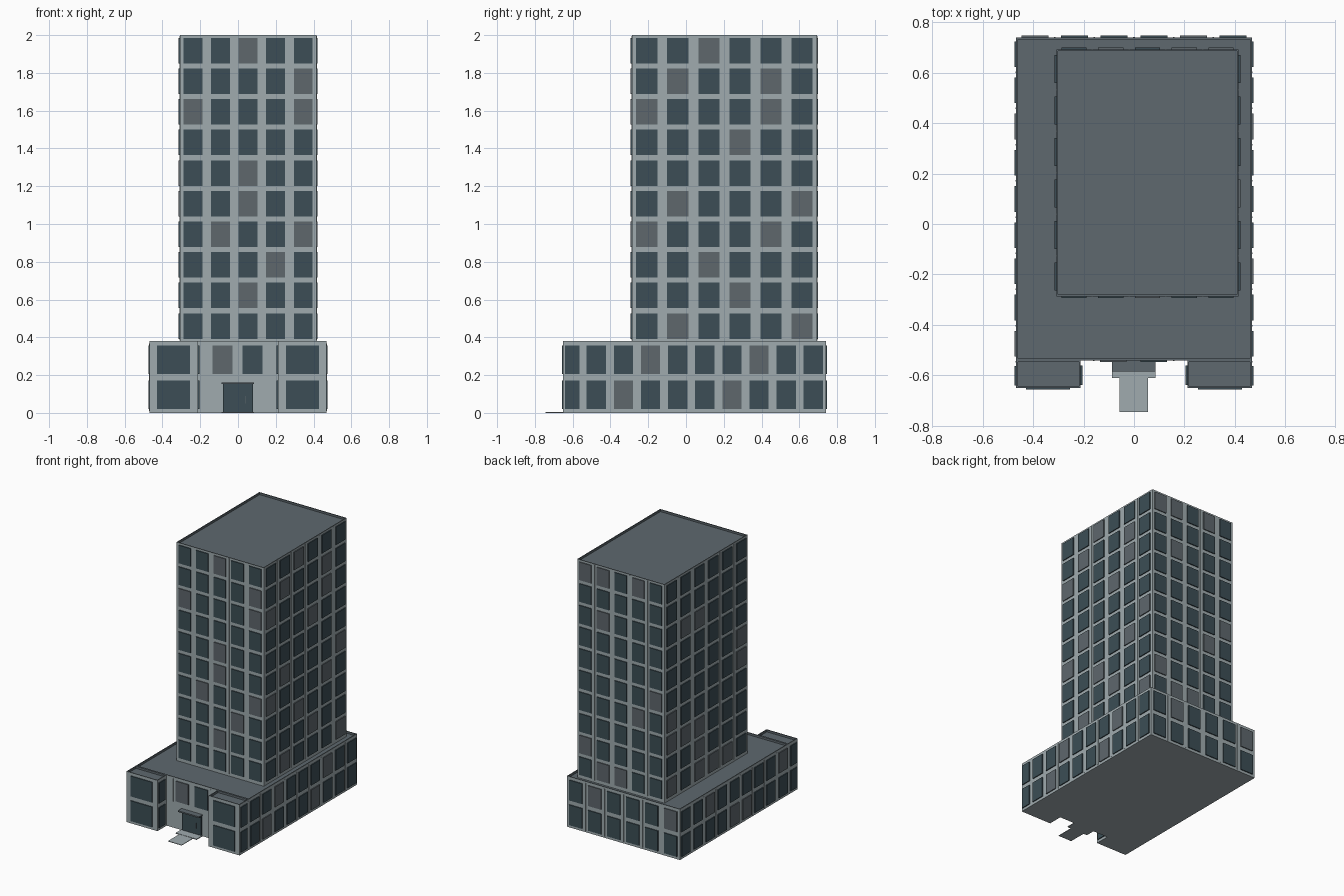
import bpy, bmesh, random
from mathutils import Vector

if "Cube" in bpy.data.objects:
    bpy.data.objects.remove(bpy.data.objects["Cube"])

random.seed(4)


def material(name, rgb):
    m = bpy.data.materials.new(name)
    m.diffuse_color = (*rgb, 1)
    m.use_nodes = True
    m.node_tree.nodes["Principled BSDF"].inputs["Base Color"].default_value = m.diffuse_color
    return m


WALL = material("pale_concrete", (0.35, 0.41, 0.43))
GLASS = material("dark_glass", (0.045, 0.076, 0.092))
GREY = material("grey_glass", (0.112, 0.135, 0.152))
ROOF = material("roof_grey", (0.112, 0.140, 0.158))


def add_box(bm, lo, hi, mat=0):
    verts = bmesh.ops.create_cube(bm, size=1)["verts"]
    lo, hi = Vector(lo), Vector(hi)
    for v in verts:
        v.co = Vector([lo[i] + (v.co[i] + 0.5) * (hi[i] - lo[i]) for i in range(3)])
    faces = {f for v in verts for f in v.link_faces}
    for f in faces:
        f.material_index = mat
    return faces


def finish(bm, name, *mats):
    me = bpy.data.meshes.new(name)
    bm.to_mesh(me)
    bm.free()
    for m in mats:
        me.materials.append(m)
    ob = bpy.data.objects.new(name, me)
    bpy.context.collection.objects.link(ob)
    return ob


def box(name, lo, hi, mat):
    bm = bmesh.new()
    add_box(bm, lo, hi)
    return finish(bm, name, mat)


def block(name, lo, hi, rim=0.01, depth=0.015):
    """Building volume with a thin parapet around a sunken roof."""
    bm = bmesh.new()
    faces = add_box(bm, lo, hi)
    top = max(faces, key=lambda f: f.calc_center_median().z)
    ring = bmesh.ops.inset_region(bm, faces=[top], thickness=rim)["faces"]
    side = bmesh.ops.extrude_discrete_faces(bm, faces=[top])["faces"][0]
    for v in side.verts:
        v.co.z -= depth
    inner = [f for e in side.edges for f in e.link_faces]
    for f in ring + inner + [side]:
        f.material_index = 1
    return finish(bm, name, WALL, ROOF)


def facade(name, axis, plane, sign, cols, width, rows, height, grey=None, ribs=()):
    """Window plates on a wall; axis is the wall normal (0 = x, 1 = y)."""
    bm = bmesh.new()

    def plate(u0, u1, z0, z1, thick, mat):
        a, b = sorted((plane, plane + sign * thick))
        if axis == 0:
            add_box(bm, (a, u0, z0), (b, u1, z1), mat)
        else:
            add_box(bm, (u0, a, z0), (u1, b, z1), mat)

    for r, z in enumerate(rows):
        for c, u in enumerate(cols):
            pale = (r, c) in grey if grey is not None else random.random() < 0.17
            plate(u - width / 2, u + width / 2, z, z + height, 0.007, int(pale))
    # fine joints between the bays
    for u in ribs:
        plate(u - 0.003, u + 0.003, rows[-1] - 0.01, rows[0] + height + 0.01, 0.002, 2)
    return finish(bm, name, GLASS, GREY, WALL)


def spaced(first, step, n):
    return [first + step * i for i in range(n)]


def joints(cols):
    return [(a + b) / 2 for a, b in zip(cols, cols[1:])]


# Tower
TX0, TX1, TY0, TY1 = -0.308, 0.415, -0.287, 0.693
block("tower", (TX0, TY0, 0.362), (TX1, TY1, 2.0))
floors = spaced(1.85, -0.162, 10)
fx = spaced(-0.2385, 0.146, 5)
sy = spaced(-0.208, 0.1645, 6)
front_grey = {(0, 2), (1, 4), (2, 0), (2, 4), (4, 2), (5, 2), (6, 1), (6, 4), (7, 3), (8, 2)}
side_grey = {(0, 2), (1, 1), (1, 4), (2, 0), (2, 4), (3, 3), (5, 1), (5, 5),
             (6, 0), (6, 4), (7, 2), (8, 3), (9, 1), (9, 5)}
facade("tower_front_windows", 1, TY0, -1, fx, 0.1, floors, 0.135, front_grey, joints(fx))
facade("tower_back_windows", 1, TY1, 1, fx, 0.1, floors, 0.135, None, joints(fx))
facade("tower_right_windows", 0, TX1, 1, sy, 0.112, floors, 0.135, side_grey, joints(sy))
facade("tower_left_windows", 0, TX0, -1, sy, 0.112, floors, 0.135, None, joints(sy))

# Podium with two front wings
PX, PY0, PY1, WY, H = 0.468, -0.541, 0.74, -0.65, 0.38
block("podium", (-PX, PY0, 0), (PX, PY1, H))
levels = [0.205, 0.02]
py = spaced(-0.475, 0.1436, 9)
bx = spaced(-0.3925, 0.157, 6)
facade("podium_back_windows", 1, PY1, 1, bx, 0.107, levels, 0.152, None, joints(bx))
for s, side in ((-1, "left"), (1, "right")):
    x0, x1 = sorted((s * 0.212, s * PX))
    block(side + "_wing", (x0, WY, 0), (x1, PY0, H))
    facade(side + "_wing_front_windows", 1, WY, -1, [s * 0.341], 0.176, levels, 0.152, set())
    facade(side + "_wing_inner_windows", 0, s * 0.212, -s, [-0.6], 0.076, levels, 0.152, set())
    facade(side + "_wing_outer_windows", 0, s * PX, s, [-0.602], 0.076, levels, 0.152, set())
    grey = {(0, 2), (0, 6), (1, 1), (1, 5)} if s > 0 else None
    facade(side + "_podium_windows", 0, s * PX, s, py, 0.102, levels, 0.152,
           grey, [-0.547] + joints(py))

# Entrance wall, door, canopy and path
facade("entrance_upper_windows", 1, PY0, -1, [-0.082, 0.078], 0.106, levels[:1], 0.152,
       {(0, 0)}, [-0.16, 0.157])
box("door", (-0.08, PY0 - 0.008, 0.006), (0.08, PY0, 0.152), GLASS)
box("door_handle", (0.036, PY0 - 0.011, 0.05), (0.04, PY0 - 0.008, 0.09), GREY)
box("canopy", (-0.088, -0.585, 0.152), (0.086, PY0, 0.162), ROOF)
box("landing", (-0.088, -0.612, 0), (0.086, PY0, 0.006), WALL)
box("path", (-0.058, -0.745, 0), (0.055, -0.612, 0.004), WALL)
